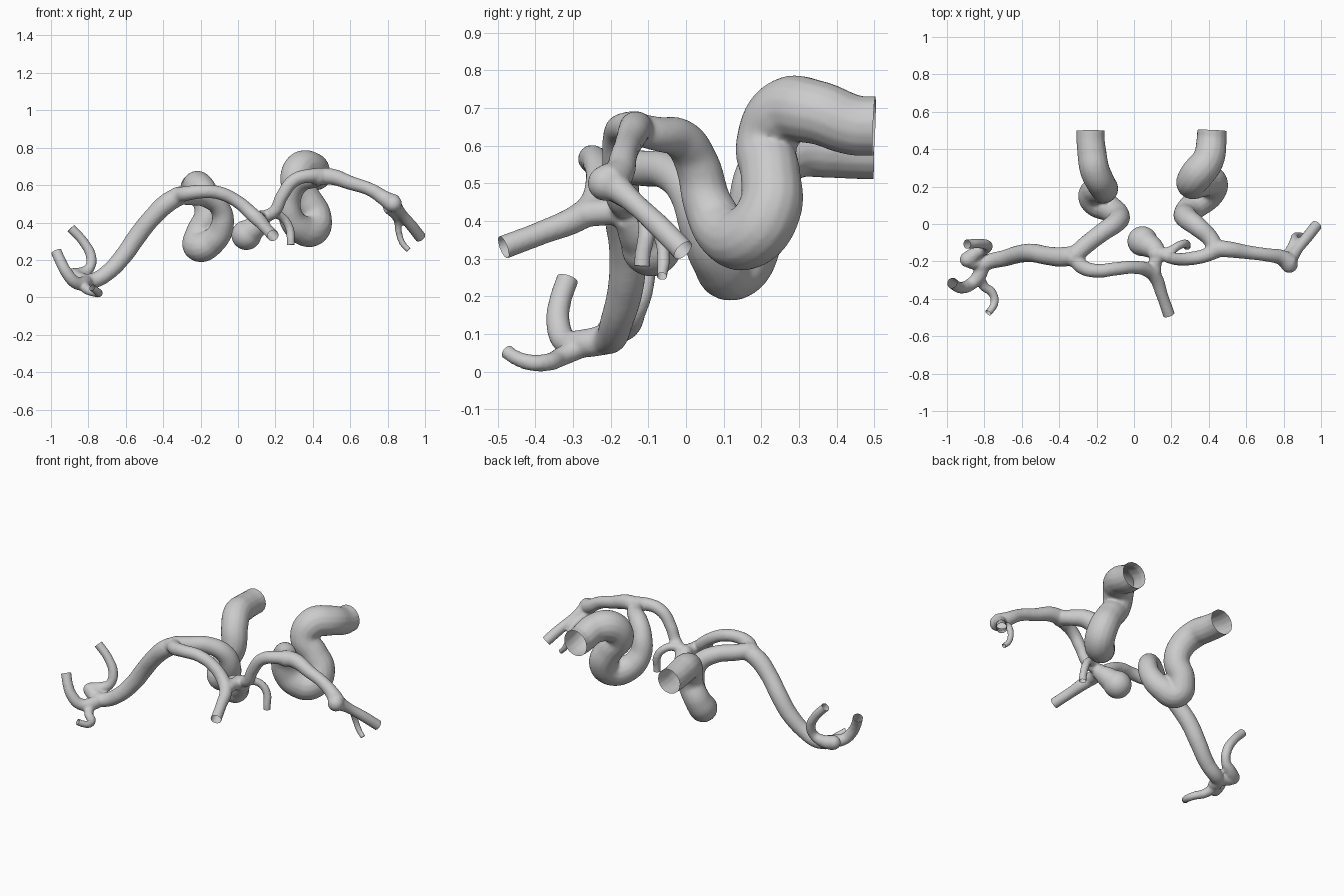
import bpy, bmesh
from mathutils import Vector, Matrix

curve = bpy.data.curves.new("vessel_paths", 'CURVE')
curve.dimensions = '3D'
curve.bevel_depth = 1.0
curve.bevel_resolution = 6
curve.use_fill_caps = True
open_ends = []


def extend(pts):
    """Lengthen the last point outwards and remember where to trim it open."""
    a, b = Vector(pts[-2][:3]), Vector(pts[-1][:3])
    r = pts[-1][3]
    d = (b - a).normalized()
    open_ends.append((b, d, r))
    return pts + [(*(b + d * r), r)]


def vessel(*pts, opened=True):
    """Smooth tube through (x, y, z, radius) points; the last end may be open."""
    pts = extend(list(pts)) if opened else list(pts)
    s = curve.splines.new('BEZIER')
    s.resolution_u = 8
    s.radius_interpolation = 'CARDINAL'
    s.bezier_points.add(len(pts) - 1)
    for bp, p in zip(s.bezier_points, pts):
        bp.co, bp.radius = p[:3], p[3]
        bp.handle_left_type = bp.handle_right_type = 'AUTO'


# right main trunk, from the fork down the siphon to the open rear end
vessel((.44, -.14, .645, .045), (.41, -.08, .632, .046), (.335, -.01, .615, .054),
       (.285, .03, .55, .059), (.28, .06, .44, .066), (.335, .11, .365, .078),
       (.40, .17, .36, .086), (.415, .222, .43, .085), (.37, .225, .52, .08),
       (.31, .215, .61, .082), (.335, .262, .688, .09), (.395, .34, .69, .086),
       (.415, .45, .654, .081), (.417, .5, .652, .08))
# left main trunk
vessel((-.32, -.17, .545, .048), (-.26, -.115, .54, .048), (-.17, -.045, .53, .05),
       (-.095, .01, .475, .055), (-.085, .045, .38, .062), (-.135, .085, .3, .072),
       (-.21, .13, .272, .082), (-.205, .178, .34, .076), (-.16, .185, .44, .074),
       (-.175, .215, .535, .077), (-.21, .29, .592, .08), (-.225, .38, .592, .078),
       (-.232, .45, .587, .076), (-.232, .5, .586, .076))

# right outer artery with its two end branches
vessel((.42, -.13, .645, .045), (.5, -.135, .645, .044), (.6, -.15, .612, .038),
       (.71, -.165, .575, .036), (.79, -.18, .525, .042), (.835, -.21, .5, .05), opened=False)
vessel((.825, -.205, .505, .042), (.87, -.14, .45, .03), (.93, -.065, .38, .031),
       (.975, -.008, .322, .031))
vessel((.80, -.19, .48, .03), (.832, -.14, .445, .024), (.853, -.09, .41, .021),
       (.86, -.065, .345, .018), (.882, -.06, .285, .017), (.912, -.064, .253, .015))

# right inner artery, running down to the shared front vessel
vessel((.45, -.13, .645, .045), (.39, -.165, .65, .038), (.3, -.185, .625, .036),
       (.235, -.188, .54, .034), (.195, -.18, .46, .033), (.14, -.165, .43, .035),
       (.115, -.2, .425, .036), (.11, -.26, .42, .036), opened=False)
# small side twig
vessel((.13, -.16, .43, .03), (.19, -.145, .445, .025), (.24, -.115, .425, .023),
       (.275, -.105, .37, .023), (.282, -.115, .31, .022), (.283, -.117, .28, .022))
# neck of the sac
vessel((.14, -.16, .42, .04), (.105, -.13, .385, .058), (.05, -.1, .34, .07), opened=False)

# left inner artery, arching over to the open front end
vessel((-.32, -.18, .545, .042), (-.275, -.23, .555, .04), (-.2, -.25, .565, .037),
       (-.1, -.24, .558, .036), (0, -.232, .51, .035), (.08, -.25, .44, .038),
       (.115, -.285, .41, .037), (.15, -.38, .37, .032), (.187, -.485, .33, .032))

# left outer artery
vessel((-.3, -.16, .545, .048), (-.37, -.175, .51, .053), (-.46, -.17, .425, .05),
       (-.54, -.155, .325, .05), (-.61, -.16, .225, .048), (-.7, -.185, .13, .044),
       (-.77, -.2, .09, .042), (-.825, -.225, .085, .04), opened=False)
# left end branches
vessel((-.81, -.21, .085, .04), (-.825, -.27, .075, .038), (-.87, -.32, .08, .034),
       (-.915, -.34, .13, .032), (-.945, -.335, .185, .03), (-.972, -.315, .245, .03))
vessel((-.82, -.21, .09, .035), (-.875, -.19, .11, .042), (-.84, -.155, .125, .036),
       (-.795, -.135, .155, .028), (-.785, -.115, .215, .028), (-.825, -.105, .295, .026),
       (-.893, -.108, .37, .026))
vessel((-.83, -.28, .065, .03), (-.8, -.335, .038, .026), (-.76, -.365, .025, .024),
       (-.745, -.415, .024, .022), (-.762, -.455, .038, .02), (-.78, -.475, .052, .02))

# tubes to mesh, plus rounded bulges: (centre, radius)
tmp = bpy.data.objects.new("vessel_paths", curve)
bpy.context.collection.objects.link(tmp)
mesh = bpy.data.meshes.new_from_object(tmp.evaluated_get(bpy.context.evaluated_depsgraph_get()))
bpy.data.objects.remove(tmp)
bm = bmesh.new()
bm.from_mesh(mesh)
for c, r in (((.045, -.092, .333), .081), ((.83, -.215, .5), .047), ((.43, -.14, .645), .048),
             ((-.325, -.18, .54), .05), ((-.89, -.19, .115), .042), ((.12, -.16, .42), .045)):
    bmesh.ops.create_icosphere(bm, subdivisions=3, radius=r, matrix=Matrix.Translation(c))
bm.to_mesh(mesh)
bm.free()

# fuse everything into one smooth skin
arteries = bpy.data.objects.new("arteries", mesh)
bpy.context.collection.objects.link(arteries)
remesh = arteries.modifiers.new("fuse", 'REMESH')
remesh.mode = 'VOXEL'
remesh.voxel_size = 0.0075
smooth = arteries.modifiers.new("soften", 'SMOOTH')
smooth.factor, smooth.iterations = 0.5, 6
skin = bpy.data.meshes.new_from_object(
    arteries.evaluated_get(bpy.context.evaluated_depsgraph_get()))
arteries.modifiers.clear()

# trim the vessel ends open
bm = bmesh.new()
bm.from_mesh(skin)
for p, d, r in open_ends:
    faces = [f for f in bm.faces if (f.calc_center_median() - p).length < 2.0 * r]
    edges = {e for f in faces for e in f.edges}
    verts = {v for f in faces for v in f.verts}
    bmesh.ops.bisect_plane(bm, geom=list(verts) + list(edges) + faces,
                           plane_co=p, plane_no=d, clear_outer=True)
for f in bm.faces:
    f.smooth = True
bm.to_mesh(skin)
bm.free()
arteries.data = skin
